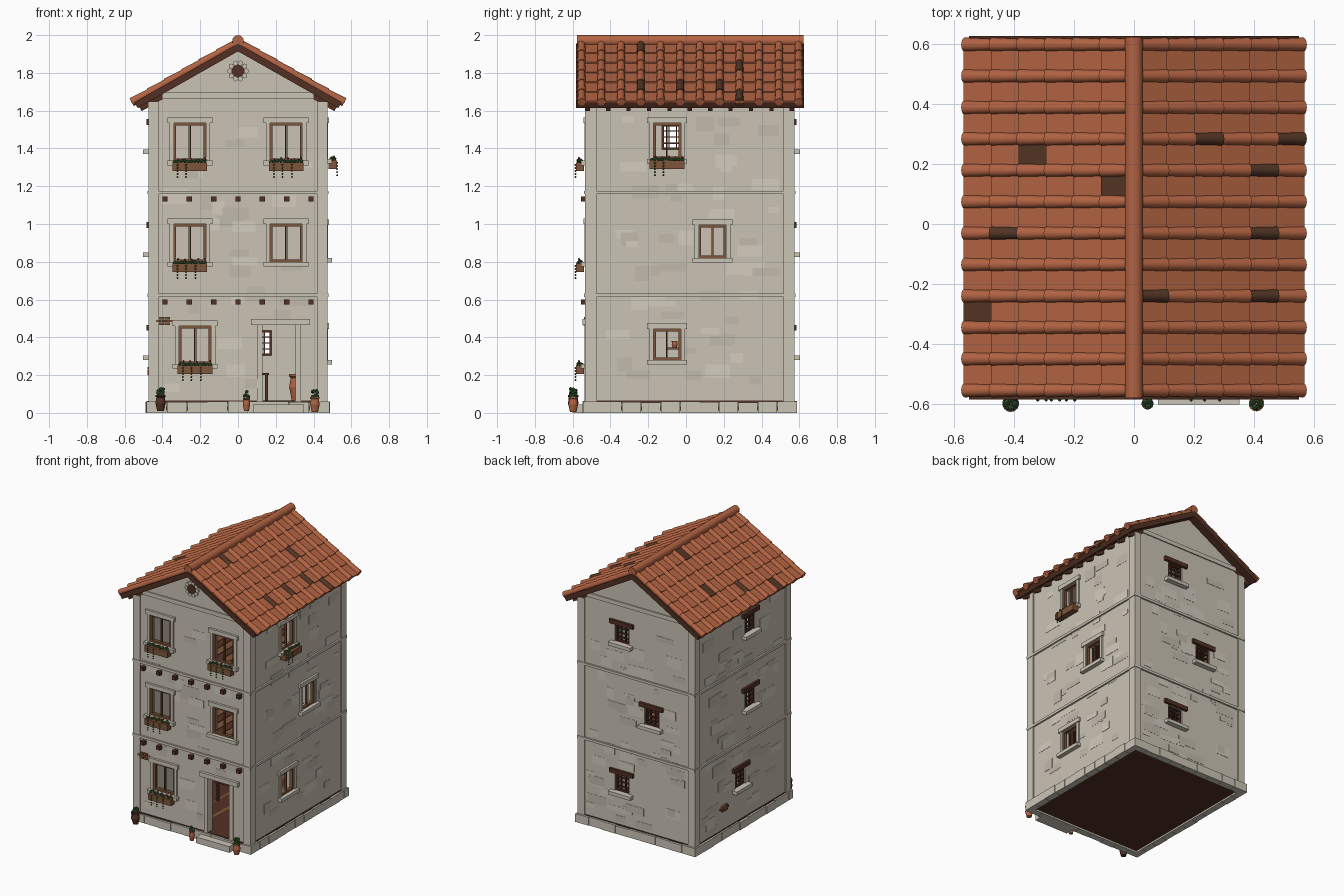
import bpy, bmesh, math, random
from mathutils import Matrix, Vector

if "Cube" in bpy.data.objects:
    bpy.data.objects.remove(bpy.data.objects["Cube"])

random.seed(4)
COLORS = {
    "plaster": (0.60, 0.55, 0.46), "pale_plaster": (0.66, 0.61, 0.52),
    "grey_plaster": (0.54, 0.49, 0.41), "stone": (0.60, 0.555, 0.47),
    "terracotta": (0.45, 0.125, 0.055), "burnt_tile": (0.085, 0.035, 0.018),
    "dark_wood": (0.085, 0.03, 0.017), "wood": (0.21, 0.09, 0.04),
    "leaf_green": (0.045, 0.13, 0.04), "flower_red": (0.42, 0.05, 0.06),
}
MATS = {}
for key, rgb in COLORS.items():
    MATS[key] = bpy.data.materials.new(key)
    MATS[key].diffuse_color = (*rgb, 1)

PARTS = {}          # name -> (bmesh, material name, smooth)
T, R = Matrix.Translation, Matrix.Rotation


def part(name, mat, smooth=False):
    if name not in PARTS:
        PARTS[name] = (bmesh.new(), mat, smooth)
    return PARTS[name][0]


def cube(bm, size, m):
    bmesh.ops.create_cube(bm, size=1, matrix=m @ Matrix.Diagonal((*size, 1)))


def box(bm, a, b):
    a, b = Vector(a), Vector(b)
    cube(bm, [abs(c) for c in b - a], T((a + b) / 2))


def cone(bm, r1, r2, depth, m, seg=12):
    bmesh.ops.create_cone(bm, cap_ends=True, segments=seg, radius1=r1, radius2=r2, depth=depth, matrix=m)


def blob(bm, p, r):
    bmesh.ops.create_icosphere(bm, subdivisions=1, radius=r, matrix=T(p))


# Wall-local coordinates: u along the wall, d outward from its face, z up
HX, CY, HY = 0.467, 0.02, 0.547


def at(side, u, d, z):
    return {"front": (u, CY - HY - d, z), "back": (u, CY + HY + d, z),
            "right": (HX + d, u, z), "left": (-HX - d, u, z)}[side]


def sbox(bm, side, u0, u1, d0, d1, z0, z1):
    box(bm, at(side, u0, d0, z0), at(side, u1, d1, z1))


def to_object(name, bm, mat, smooth=False):
    bmesh.ops.recalc_face_normals(bm, faces=bm.faces)
    me = bpy.data.meshes.new(name)
    bm.to_mesh(me)
    bm.free()
    me.materials.append(MATS[mat])
    if smooth:
        me.polygons.foreach_set("use_smooth", [True] * len(me.polygons))
        me.set_sharp_from_angle(angle=math.radians(40))
    ob = bpy.data.objects.new(name, me)
    bpy.context.scene.collection.objects.link(ob)
    return ob


def prism(bm, profile, y0, y1):
    f = bm.faces.new([bm.verts.new((x, y0, z)) for x, z in profile])
    ext = bmesh.ops.extrude_face_region(bm, geom=[f])["geom"]
    bmesh.ops.translate(bm, vec=(0, y1 - y0, 0), verts=[v for v in ext if isinstance(v, bmesh.types.BMVert)])


# Openings: side, centre u, bottom, top, width, style, has flower box
WINDOWS = [
    ("front", -0.255, 1.335, 1.535, 0.17, "casement", True), ("front", 0.255, 1.335, 1.535, 0.17, "casement", True),
    ("front", -0.255, 0.80, 1.0, 0.17, "casement", True), ("front", 0.255, 0.80, 1.0, 0.17, "casement", False),
    ("front", -0.227, 0.26, 0.46, 0.17, "casement", True),
    ("right", -0.10, 1.345, 1.535, 0.145, "casement", True), ("right", 0.14, 0.82, 0.995, 0.145, "casement", False),
    ("right", -0.10, 0.28, 0.445, 0.145, "casement", False),
]
for level in range(3):
    z = 0.305 + level * 0.545
    WINDOWS.append(("back", (0.12, -0.12, 0.12)[level], z, z + 0.13, 0.115, "lattice", False))
    WINDOWS.append(("left", (0.04, -0.07, -0.07)[level], z, z + 0.13, 0.115, "lattice", False))
DOOR = ("front", 0.217, 0.06, 0.465, 0.175)

# Hollow wall shell with cut openings
bm = bmesh.new()
prism(bm, [(-HX, 0.03), (HX, 0.03), (HX, 1.655), (0, 1.922), (-HX, 1.655)], CY - HY, CY + HY)
walls = to_object("walls", bm, "plaster")
inner, holes = bmesh.new(), bmesh.new()
box(inner, (-HX + 0.05, CY - HY + 0.05, -0.1), (HX - 0.05, CY + HY - 0.05, 1.63))
for side, u, z0, z1, w in [o[:5] for o in WINDOWS] + [DOOR]:
    sbox(holes, side, u - w / 2, u + w / 2, -0.09, 0.05, z0, z1)
for name, b in (("room_cutter", inner), ("opening_cutter", holes)):
    cutter = to_object(name, b, "plaster")
    cutter.hide_render = True
    cutter.hide_viewport = True
    mod = walls.modifiers.new(name, "BOOLEAN")
    mod.operation, mod.solver, mod.object = "DIFFERENCE", "EXACT", cutter


# Flower box with foliage, blooms and trailing vines
def flower_box(side, u, top):
    sbox(part("flower_boxes", "wood"), side, u - 0.092, u + 0.092, 0.012, 0.056, top - 0.045, top)
    green, red = part("foliage", "leaf_green"), part("blooms", "flower_red")
    for i in range(10):
        p = u - 0.08 + i * 0.0178
        blob(green, at(side, p, random.uniform(0.025, 0.045), top + random.uniform(0.004, 0.012)), 0.011)
        if i % 2:
            blob(red, at(side, p, 0.04, top + random.uniform(0.016, 0.024)), 0.007)
    for v in (-0.065, -0.02, 0.03)[:random.choice((2, 3))]:
        for k in range(5):
            blob(green, at(side, u + v, 0.058, top - 0.012 - k * 0.016), 0.006)


# Window frames, bars, stone surrounds, sills and lintels
for side, u, z0, z1, w, style, planter in WINDOWS:
    h = w / 2
    stone, wood = part("window_surrounds", "stone"), part("window_frames", "wood")
    if style == "casement":
        bars, t, d0, d1 = wood, 0.013, -0.02, 0.002
        for s in (-1, 1):
            sbox(stone, side, u + s * h, u + s * (h + 0.022), -0.01, 0.01, z0, z1)
            sbox(bars, side, u + s * 0.001, u + s * 0.006, -0.017, -0.005, z0, z1)
        sbox(stone, side, u - h - 0.034, u + h + 0.034, -0.01, 0.016, z1, z1 + 0.03)
        sbox(stone, side, u - h - 0.034, u + h + 0.034, -0.01, 0.03, z0 - 0.025, z0)
    else:
        bars, t, d0, d1 = part("lattice_frames", "dark_wood"), 0.01, -0.03, -0.008
        for k in (1, 2):
            sbox(bars, side, u - h + k * w / 3 - 0.003, u - h + k * w / 3 + 0.003, -0.025, -0.013, z0, z1)
        for k in (1, 2, 3):
            zz = z0 + k * (z1 - z0) / 4
            sbox(bars, side, u - h, u + h, -0.025, -0.013, zz - 0.003, zz + 0.003)
        sbox(part("wood_lintels", "dark_wood"), side, u - 0.095, u + 0.095, -0.01, 0.018, z1, z1 + 0.03)
        sbox(stone, side, u - 0.09, u + 0.09, -0.01, 0.036, z0 - 0.025, z0)
    for s in (-1, 1):
        sbox(bars, side, u + s * (h - t), u + s * h, d0, d1, z0, z1)
    sbox(bars, side, u - h, u + h, d0, d1, z0, z0 + t)
    sbox(bars, side, u - h, u + h, d0, d1, z1 - t, z1)
    if planter:
        flower_box(side, u, z0 - 0.01)

# Door surround and step
door = part("door_surround", "stone")
sbox(door, "front", 0.10, 0.13, -0.01, 0.01, 0.06, 0.465)
sbox(door, "front", 0.304, 0.334, -0.01, 0.01, 0.06, 0.465)
sbox(door, "front", 0.07, 0.38, -0.01, 0.02, 0.465, 0.497)
box(part("door_step", "stone"), (0.08, -0.60, 0), (0.35, -0.52, 0.045))

# Corner strips, string courses and plinth stones
for sx in (-1, 1):
    for sy in (-1, 1):
        box(part("corner_strips", "stone"), (sx * 0.42, CY + sy * 0.495, 0.05), (sx * 0.475, CY + sy * 0.555, 1.645))
for side in ("front", "back", "left", "right"):
    mid, half = (0, HX) if side in ("front", "back") else (CY, HY)
    for z in (0.622, 1.167):
        sbox(part("string_courses", "stone"), side, mid - half - 0.009, mid + half + 0.009, -0.01, 0.012, z - 0.009, z + 0.009)
    count = 9 if mid == 0 else 11
    step = 2 * (half + 0.018) / count
    for i in range(count):
        a = mid - half - 0.018 + i * step
        sbox(part("plinth_stones", "stone"), side, a + 0.001, a + step - 0.001, -0.03,
             random.uniform(0.016, 0.022), 0, random.uniform(0.056, 0.062))
    if mid == 0:
        sbox(part("gable_bands", "stone"), side, -0.40, 0.40, -0.01, 0.008, 1.665, 1.695)

# Worn plaster patches, kept clear of the openings
for side in ("front", "back", "left", "right"):
    mid, half = (0, 0.41) if side in ("front", "back") else (CY, 0.48)
    for i in range(60):
        a, b = random.uniform(0.05, 0.15), random.uniform(0.03, 0.08)
        u, z = random.uniform(mid - half, mid + half - a), random.uniform(0.08, 1.55)
        hit = any(o[0] == side and u < o[1] + o[4] / 2 and u + a > o[1] - o[4] / 2
                  and z < o[3] and z + b > o[2] for o in WINDOWS + [DOOR])
        if not hit:
            tone = random.choice(("pale_plaster", "grey_plaster"))
            sbox(part(tone + "_patches", tone), side, u, u + a, -0.002, 0.001 + i * 0.00002, z, z + b)

# Exposed brick patches
for side, u, z in (("front", -0.39, 0.465), ("left", 0.23, 0.20)):
    for row in range(3):
        for col in range(2 + row % 2):
            a = u - 0.03 - (row % 2) * 0.014 + col * 0.031
            name, mat = random.choice((("red_bricks", "terracotta"), ("dark_bricks", "wood")))
            sbox(part(name, mat), side, a, a + 0.029, -0.005, 0.012, z + row * 0.015, z + row * 0.015 + 0.013)

# Projecting floor beam ends
for z in (0.587, 1.132):
    for i in range(-3, 4):
        sbox(part("beam_ends", "dark_wood"), "front", i * 0.129 - 0.014, i * 0.129 + 0.014, -0.03, 0.03, z - 0.014, z + 0.014)

# Gable rosette
face = R(math.pi / 2, 4, "X")
for side in ("front", "back")[:1]:
    cone(part("rosette_centre", "dark_wood"), 0.034, 0.034, 0.02, T(at(side, 0, 0.004, 1.81)) @ face, 20)
    for k in range(10):
        g = k * math.tau / 10
        cone(part("rosette_petals", "stone"), 0.013, 0.013, 0.02,
             T(at(side, 0.044 * math.cos(g), 0, 1.81 + 0.044 * math.sin(g))) @ face, 10)

# Plank floors and base slab
box(part("base_slab", "dark_wood"), (-0.472, -0.532, 0.052), (0.472, 0.572, 0.066))
box(part("base_slab", "dark_wood"), (-0.44, -0.50, 0.012), (0.44, 0.54, 0.06))
for z in (0.066, 0.62, 1.165):
    if z > 0.1:
        box(part("floor_decks", "dark_wood"), (-0.417, -0.477, z - 0.03), (0.417, 0.517, z - 0.006))
    for i in range(14):
        a = -0.415 + i * 0.0595
        box(part("floor_planks_%d" % (i % 2), ("dark_wood", "wood")[i % 2]), (a, -0.477, z - 0.006), (a + 0.055, 0.517, z))

# Roof deck, tiles and rafters
PITCH, APEX = math.radians(29.5), 1.955


def slope(s_dir, s, y, h):
    return R(0 if s_dir > 0 else math.pi, 4, "Z") @ T((0, 0, APEX)) @ R(PITCH, 4, "Y") @ T((s, s_dir * y, h))


e1, e2 = slope(1, 0.63, 0, 0).translation, slope(1, 0.63, 0, -0.036).translation
prism(part("roof_deck", "dark_wood"), [(0, APEX), (e1.x, e1.z), (e2.x, e2.z), (0, APEX - 0.041),
                                       (-e2.x, e2.z), (-e1.x, e1.z)], -0.583, 0.625)
DARK_COVERS = {(1, 2, 8), (1, 5, 8), (1, 4, 7), (1, 4, 5), (1, 4, 3), (1, 0, 3), (-1, 4, 5)}
DARK_PANS = {(-1, 3, 7), (-1, 0, 6), (-1, 5, 2)}
for sd in (-1, 1):
    for row in range(12):
        y = -0.553 + row * 0.1045
        for k in range(6):
            s = 0.062 + k * 0.105
            key = (sd, k, row)
            cover = part("burnt_covers", "burnt_tile", True) if key in DARK_COVERS else part("cover_tiles", "terracotta", True)
            cone(cover, 0.0185, 0.0235, 0.112, slope(sd, s, y, 0.007) @ R(math.pi / 2, 4, "Y"))
            if row < 11:
                pan = part("burnt_pans", "burnt_tile") if key in DARK_PANS else part("pan_tiles", "terracotta")
                cube(pan, (0.115, 0.102, 0.010), slope(sd, s, y + 0.052, 0.005) @ R(math.radians(-4), 4, "Y"))
    for i in range(11):
        cube(part("rafters", "dark_wood"), (0.15, 0.022, 0.03), slope(sd, 0.545, -0.52 + i * 0.108, -0.045))
cone(part("ridge_cap", "terracotta", True), 0.03, 0.03, 1.2, T((0, 0.022, 1.97)) @ face, 16)


# Turned pots and the plants in them
def pot(name, mat, x, y, z, r, h, leaves=0):
    prof = [(0.65, 0), (1.0, 0.5), (0.8, 0.85), (1.0, 0.9), (1.0, 1.0)]
    for (ra, za), (rb, zb) in zip(prof, prof[1:]):
        cone(part(name, mat, True), ra * r, rb * r, (zb - za) * h, T((x, y, z + (za + zb) / 2 * h)), 14)
    for i in range(leaves):
        g = i * 2.4
        blob(part("pot_plants", "leaf_green"), (x + 0.5 * r * math.cos(g), y + 0.5 * r * math.sin(g),
                                                z + h + random.uniform(0, 0.038)), 0.011)


pot("barrel_pot", "dark_wood", -0.41, -0.597, 0.01, 0.028, 0.085, 12)
pot("small_pot", "terracotta", 0.045, -0.597, 0.01, 0.02, 0.07, 6)
pot("large_pot", "terracotta", 0.407, -0.597, 0.005, 0.026, 0.08, 10)

# Simple furnishings inside the ground floor
pot("floor_jar", "terracotta", 0.31, -0.2, 0.066, 0.04, 0.14)
box(part("table", "dark_wood"), (-0.12, -0.1, 0.2), (0.165, 0.1, 0.212))
for x in (-0.105, 0.15):
    for y in (-0.085, 0.085):
        box(part("table", "dark_wood"), (x - 0.008, y - 0.008, 0.066), (x + 0.008, y + 0.008, 0.2))
box(part("wall_shelf", "wood"), (-0.417, -0.1, 0.335), (-0.34, -0.02, 0.345))
pot("shelf_jar", "terracotta", -0.375, -0.06, 0.345, 0.016, 0.035)

for name, (bm, mat, smooth) in PARTS.items():
    to_object(name, bm, mat, smooth)

for m in bpy.data.materials:
    if m.users and not m.is_grease_pencil:
        m.use_nodes = True
        m.node_tree.nodes["Principled BSDF"].inputs["Base Color"].default_value = m.diffuse_color
